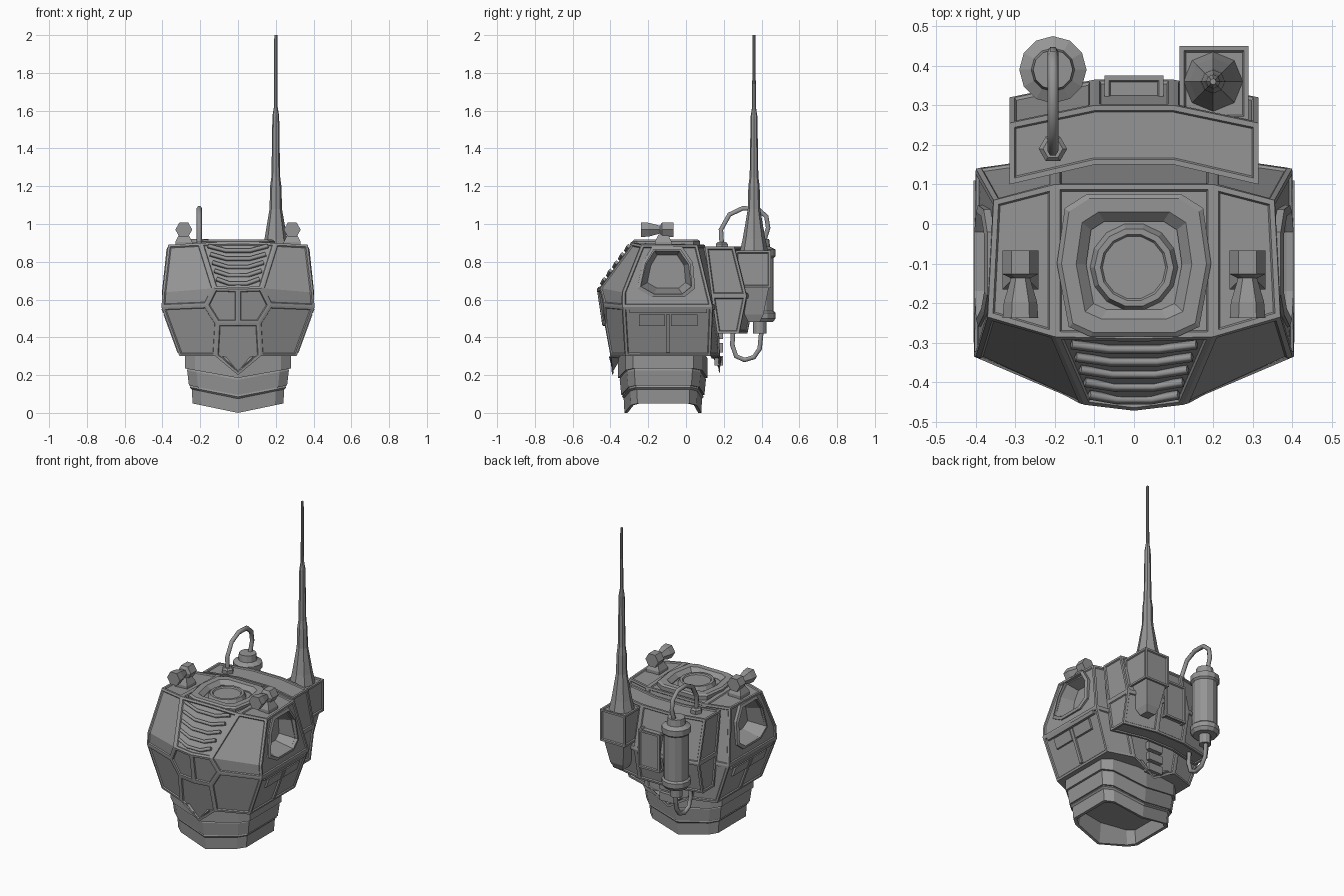
import bpy, bmesh, math
from mathutils import Matrix, Vector

if "Cube" in bpy.data.objects:
    bpy.data.objects.remove(bpy.data.objects["Cube"])

GREY = (0.3, 0.3, 0.3, 1)
grey = bpy.data.materials.new("grey_armour")
grey.use_nodes = True
grey.diffuse_color = GREY
grey.node_tree.nodes["Principled BSDF"].inputs["Base Color"].default_value = GREY


def add(name, data):
    ob = bpy.data.objects.new(name, data)
    data.materials.append(grey)
    bpy.context.collection.objects.link(ob)
    return ob


def sink(bm, faces, rim=0.013, region=False):
    """Give faces a flat rim and a slightly sunken centre."""
    for width, depth in ((rim, 0), (0.004, -0.007)):
        if region:
            bmesh.ops.inset_region(bm, faces=faces, thickness=width, depth=depth,
                                   use_even_offset=True)
        else:
            bmesh.ops.inset_individual(bm, faces=faces, thickness=width, depth=depth,
                                       use_even_offset=True)


def loft(name, rings, wrap=False, rim=0):
    """Skin a list of equal point rings; cap the ends or wrap round."""
    bm = bmesh.new()
    rows = [[bm.verts.new(p) for p in ring] for ring in rings]
    n = len(rows[0])
    pairs = list(zip(rows, rows[1:])) + ([(rows[-1], rows[0])] if wrap else [])
    for a, b in pairs:
        for i in range(n):
            j = (i + 1) % n
            bm.faces.new((a[i], a[j], b[j], b[i]))
    if not wrap:
        bm.faces.new(rows[0])
        bm.faces.new(rows[-1])
    bmesh.ops.recalc_face_normals(bm, faces=bm.faces)
    if rim:
        sink(bm, list(bm.faces), rim)
    me = bpy.data.meshes.new(name)
    bm.to_mesh(me)
    bm.free()
    return add(name, me)


def sym(half):
    """Complete a front-to-back half outline with its mirror image."""
    return list(half) + [(-x, y, z) for x, y, z in reversed(half) if x > 0]


def lathe(name, profile, n, matrix):
    rings = [[matrix @ Vector((r * math.cos(math.tau * i / n), r * math.sin(math.tau * i / n), z))
              for i in range(n)] for r, z in profile]
    return loft(name, rings)


def box(name, x, y, z, rim=0):
    rings = [[(x[0], y[0], h), (x[1], y[0], h), (x[1], y[1], h), (x[0], y[1], h)] for h in z]
    return loft(name, rings, rim=rim)


def tube(name, points, radius, res):
    cu = bpy.data.curves.new(name, "CURVE")
    cu.dimensions = "3D"
    cu.bevel_depth, cu.bevel_resolution, cu.use_fill_caps = radius, res, True
    sp = cu.splines.new("POLY")
    sp.points.add(len(points) - 1)
    for p, co in zip(sp.points, points):
        p.co = (*co, 1)
    return add(name, cu)


# Torso shell: half of the corner points, letters for height, digits from centre to side
P = dict(
    A0=(0, -.29, .905), A1=(.2, -.285, .9), A2=(.37, -.235, .89), A3=(.355, .06, .89),
    A4=(.2, .1, .89), A5=(0, .1, .89),
    B0=(0, -.472, .655), B1=(.125, -.457, .66), B2=(.405, -.335, .56), B3=(.4, -.335, .64),
    B4=(.4, .14, .56), B5=(.2, .17, .56), B6=(0, .17, .56),
    C1=(.17, -.435, .57), D0=(0, -.445, .475), D1=(.11, -.432, .475),
    E0=(0, -.39, .2), E1=(.12, -.4, .3), F2=(.31, -.32, .3), F3=(.31, .13, .3),
    F4=(.15, .18, .3), F5=(0, .18, .21), G0=(0, -.33, .3), G5=(0, .13, .3))
FACES = """A0 A1 B1 B0,A1 A2 B3 B1,B1 B3 B2 C1,B0 B1 C1 D1 D0,C1 B2 F2 E1 D1,D0 D1 E1 E0,
A2 A3 B4 B2 B3,B2 B4 F3 F2,A3 A4 B5 B4,A4 A5 B6 B5,B4 B5 F4 F3,B5 B6 F5 F4,
A1 A2 A3 A4,A0 A1 A4 A5,E0 E1 G0,F5 F4 G5,G0 E1 F2 F3 F4 G5"""
bm = bmesh.new()
for s in (1, -1):
    v = {k: bm.verts.new((s * x, y, z)) for k, (x, y, z) in P.items()}
    for f in FACES.split(","):
        bm.faces.new([v[k] for k in f.split()])
bmesh.ops.remove_doubles(bm, verts=bm.verts, dist=0.0005)
seam = [e for e in bm.edges if all(abs(w.co.x) < 0.001 for w in e.verts)
        and not all(w.co.y < -.44 for w in e.verts) and all(w.co.z > .19 for w in e.verts)]
bmesh.ops.dissolve_edges(bm, edges=seam, use_verts=False)
bmesh.ops.recalc_face_normals(bm, faces=bm.faces)
todo = [f for f in bm.faces if f.normal.z > -.7]
for s in (1, -1):
    chest = [f for f in todo if f.normal.y < -.3 and f.calc_center_median().z > .57
             and f.calc_center_median().x * s > .2]
    todo = [f for f in todo if f not in chest]
    if chest:
        sink(bm, chest, region=True)
sink(bm, todo)
shell = bpy.data.meshes.new("torso_shell")
bm.to_mesh(shell)
bm.free()
torso = add("torso_shell", shell)

# Arm sockets: cut recess with a raised frame
SOCKET = [(-.17, .865), (-.03, .865), (.02, .79), (.03, .67), (-.02, .63), (-.17, .63),
          (-.24, .67), (-.215, .79)]


def side_x(z):
    return .405 - (z - .56) * .106 if z > .56 else .31 + (z - .3) * .365


def socket(s, k, dx=None, x=0):
    pts = [(-.1 + (y + .1) * k, .75 + (z - .75) * k) for y, z in SOCKET]
    return [(s * (x if dx is None else side_x(z) + dx), y, z) for y, z in pts]


cutters = []
for s in (1, -1):
    cut = loft("socket_cutter", [socket(s, .75, x=.29), socket(s, 1, x=.385), socket(s, 1, x=.5)])
    cut.hide_render = True
    cutters.append(cut)
    mod = torso.modifiers.new("socket", "BOOLEAN")
    mod.object, mod.operation, mod.solver = cut, "DIFFERENCE", "EXACT"
bpy.context.view_layer.update()
cut_mesh = bpy.data.meshes.new_from_object(torso.evaluated_get(bpy.context.evaluated_depsgraph_get()))
torso.modifiers.clear()
torso.data = cut_mesh
for cut in cutters:
    bpy.data.objects.remove(cut)

for s, side in ((1, "left"), (-1, "right")):
    loft(side + "_socket_frame", [socket(s, 1.14, -.02), socket(s, 1.14, .0),
                                  socket(s, 1, .006), socket(s, 1, -.02)], wrap=True)
    # Flank plates below the socket
    for name, y0, y1, z0, z1 in (("band", -.3, .11, .53, .55), ("front_plate", -.25, -.11, .46, .52),
                                 ("rear_plate", -.08, .06, .46, .52), ("strip", -.105, -.085, .32, .52)):
        rings = [[(s * (side_x(z) + d), y, z) for y, z in ((y0, z0), (y1, z0), (y1, z1), (y0, z1))]
                 for d in (-.012, .004)]
        loft(side + "_flank_" + name, rings)
    # Shoulder lamp
    lathe(side + "_lamp", [(.045, -.085), (.045, -.025), (.024, -.015), (.042, .045), (.045, .085)],
          6, Matrix.Translation((s * .287, -.152, .97)) @ Matrix.Rotation(math.pi / 2, 4, "X"))
    loft(side + "_lamp_foot", [[(s * .287 + a * w, -.12 + b * w, z) for a, b in
                                ((-1, -1), (1, -1), (1, 1), (-1, 1))]
                               for w, z in ((.045, .88), (.045, .905), (.025, .945))])

# Chest vent slats
for i in range(5):
    t = (i + .6) / 5.3
    w, y, z = .165 - .06 * t, -.298 - .168 * t, .885 - .232 * t
    tube("vent_slat", [(-w, y + .012, z + .025), (-w * .4, y, z), (w * .4, y, z),
                       (w, y + .012, z + .025)], .012, 0)

# Neck collar and hatch disc
COLLAR = [(.11, -.285), (.165, -.26), (.195, -.1), (.175, .04), (.12, .075)]


def collar(k, z):
    return sym([(x * k, -.105 + (y + .105) * k, z) for x, y in COLLAR])


loft("neck_collar", [collar(1, .88), collar(1, .908), collar(.94, .917), collar(.75, .917),
                     collar(.62, .893), collar(.62, .88)], wrap=True)
lathe("neck_disc", [(.115, .88), (.1, .912), (.085, .912), (.08, .904)], 14,
      Matrix.Translation((0, -.11, 0)))

# Waist: overlapping tiers with a pointed hem, hollow below
WAIST = [(0, -.33), (.2, -.295), (.245, -.26), (.245, .02), (.2, .06), (0, .085)]


def waist(k, z, drop=.05):
    return sym([(x * k, -.12 + (y + .12) * k, z - drop * (1 - x / .245)) for x, y in WAIST])


loft("waist_upper_tier", [waist(1.14, .34), waist(1.14, .235), waist(1.04, .235)])
loft("waist_middle_tier", [waist(1.05, .26), waist(1.1, .225), waist(1.06, .145), waist(.98, .145)])
loft("waist_lower_tier", [waist(.98, .17), waist(1.04, .135), waist(1, .125), waist(.98, .05),
                          waist(.9, .05), waist(.84, .13, 0)])

# Spine blocks on the lower back
for i in range(3):
    box("spine_block", (-.05, .05), (.15, .195), (.25 + i * .07, .3 + i * .07))

# Backpack
def pack(z, front, back):
    return sym([(.1, front + .05, z), (.315, front, z), (.315, back, z), (.1, back + .045, z)])


loft("backpack", [pack(.42, .165, .28), pack(.62, .135, .32), pack(.88, .1, .255)], rim=.013)
box("backpack_rear_panel", (-.075, .075), (.3, .375), (.52, .76), rim=.012)

# Antenna with its mount
box("antenna_mount", (.115, .29), (.26, .45), (.66, .86), rim=.012)
loft("antenna_bracket", [[(.2 + a * w, .36 + b * d, z) for a, b in ((-1, -1), (1, -1), (1, 1), (-1, 1))]
                         for w, d, z in ((.03, .03, .48), (.045, .05, .52), (.07, .08, .67))])
lathe("antenna", [(.076, .85), (.06, .92), (.033, 1.08), (.03, 1.2), (.023, 1.25), (.018, 1.57),
                  (.01, 1.62), (.008, 2)], 8, Matrix.Translation((.2, .36, 0)))

# Canister with hoses
lathe("canister", [(.035, .42), (.035, .48), (.07, .48), (.085, .5), (.085, .53), (.074, .54),
                   (.074, .82), (.085, .83), (.085, .865), (.055, .88), (.05, .92)], 12,
      Matrix.Translation((-.205, .39, 0)))
lathe("hose_collar", [(.036, .87), (.036, .895), (.025, .905)], 6, Matrix.Translation((-.205, .19, 0)))
UPPER = [(.19, .88), (.185, .97), (.23, 1.05), (.3, 1.083), (.38, 1.08), (.425, 1.04), (.435, .98),
         (.41, .9)]
LOWER = [(.4, .44), (.39, .34), (.36, .295), (.31, .28), (.265, .3), (.245, .36), (.25, .44)]
for name, path in (("upper_hose", UPPER), ("lower_hose", LOWER)):
    tube(name, [(-.205, y, z) for y, z in path], .014, 1)
